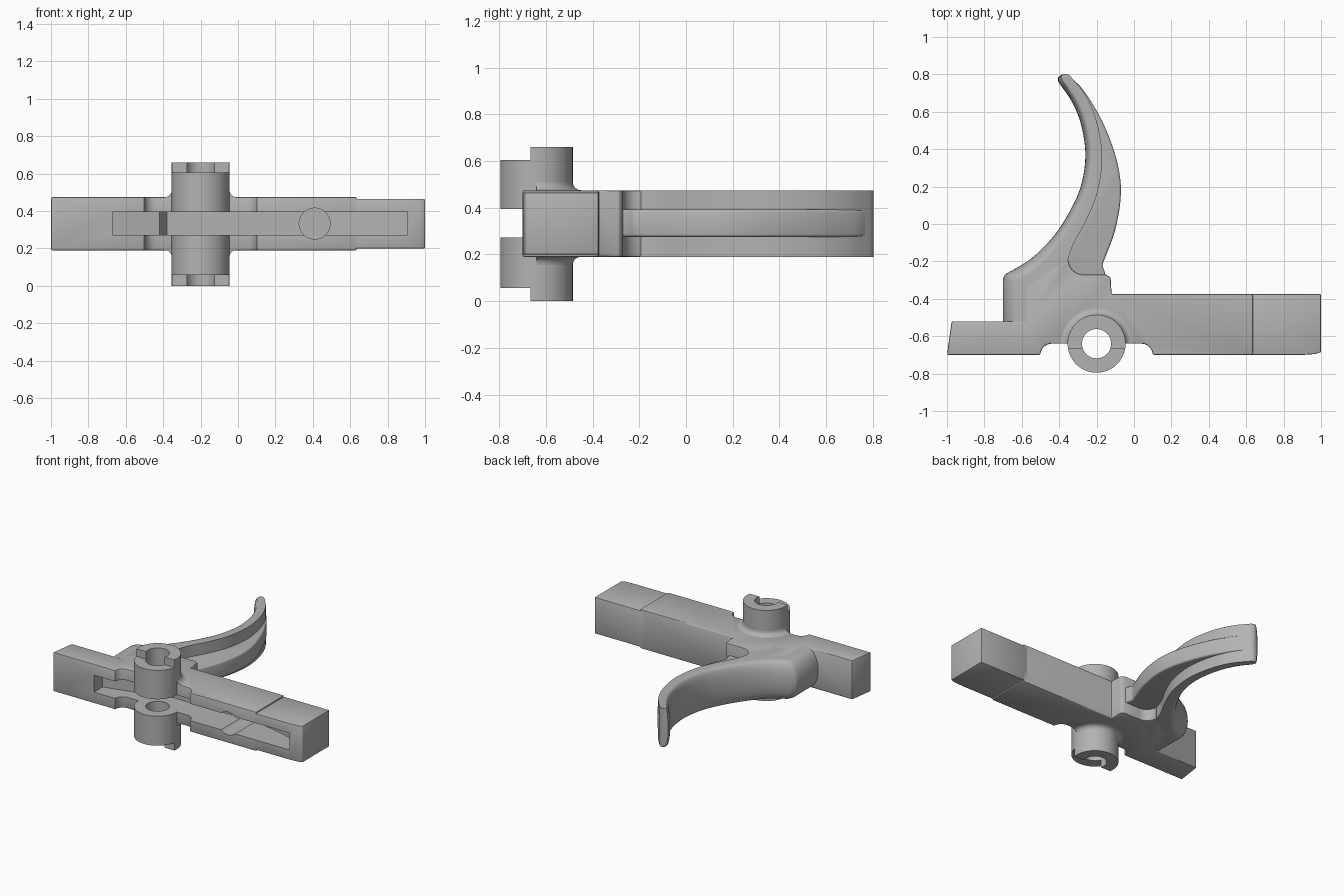
import bpy, bmesh, math
from mathutils import Vector

cube = bpy.data.objects.get("Cube")
if cube:
    bpy.data.objects.remove(cube, do_unlink=True)

LOW, HIGH = 0.19, 0.475
MID = (LOW + HIGH) / 2
HUB = Vector((-0.2, -0.64, 0))

metal = bpy.data.materials.new("grey_metal")
metal.use_nodes = True
GREY = (0.45, 0.45, 0.45, 1)
metal.diffuse_color = GREY
metal.node_tree.nodes["Principled BSDF"].inputs["Base Color"].default_value = GREY


def finish(bm, name):
    bmesh.ops.recalc_face_normals(bm, faces=bm.faces)
    mesh = bpy.data.meshes.new(name)
    bm.to_mesh(mesh)
    bm.free()
    obj = bpy.data.objects.new(name, mesh)
    bpy.context.collection.objects.link(obj)
    mesh.materials.append(metal)
    return obj


def prism(name, outline, z0, z1):
    bm = bmesh.new()
    face = bm.faces.new([bm.verts.new((p[0], p[1], z0)) for p in outline])
    top = bmesh.ops.extrude_face_region(bm, geom=[face])["geom"]
    verts = [v for v in top if isinstance(v, bmesh.types.BMVert)]
    bmesh.ops.translate(bm, verts=verts, vec=(0, 0, z1 - z0))
    return finish(bm, name)


def box(name, x0, x1, y0, y1, z0, z1):
    return prism(name, [(x0, y0), (x1, y0), (x1, y1), (x0, y1)], z0, z1)


def arc(cx, cy, r, a0, a1, n=8):
    angles = [math.radians(a0 + (a1 - a0) * i / n) for i in range(n + 1)]
    return [(cx + r * math.cos(a), cy + r * math.sin(a)) for a in angles]


def disc(name, r, z0, z1, n=64):
    return prism(name, arc(HUB.x, HUB.y, r, 0, 360, n)[:-1], z0, z1)


def loft(name, rings):
    bm = bmesh.new()
    rows = [[bm.verts.new(p) for p in ring] for ring in rings]
    n = len(rows[0])
    for a, b in zip(rows, rows[1:]):
        for i in range(n):
            j = (i + 1) % n
            bm.faces.new((a[i], a[j], b[j], b[i]))
    bm.faces.new(rows[0])
    bm.faces.new(rows[-1])
    return finish(bm, name)


def spline(points, steps=5):
    pts = [Vector(p) for p in points]
    pts = [2 * pts[0] - pts[1]] + pts + [2 * pts[-1] - pts[-2]]
    out = []
    for a, b, c, d in zip(pts, pts[1:], pts[2:], pts[3:]):
        for i in range(steps):
            t = i / steps
            out.append(0.5 * (2 * b + (c - a) * t + (2 * a - 5 * b + 4 * c - d) * t * t
                              + (3 * b - a - 3 * c + d) * t ** 3))
    return out + [pts[-2]]


def apply(obj, kind, **settings):
    mod = obj.modifiers.new(kind.title(), kind)
    for key, value in settings.items():
        setattr(mod, key, value)
    bpy.context.view_layer.objects.active = obj
    bpy.ops.object.modifier_apply(modifier=mod.name)


def cut(obj, cutters):
    for c in cutters:
        apply(obj, "BOOLEAN", operation="DIFFERENCE", solver="EXACT", object=c)


def bevel(obj, width, segments=3):
    apply(obj, "BEVEL", width=width, segments=segments, limit_method="ANGLE",
          angle_limit=math.radians(40))


# Main bar with the blade root and the two scalloped reliefs beside the hub
outline = [(-1, -0.7), (-0.975, -0.52), (-0.58, -0.52), (-0.58, -0.33), (-0.42, -0.22)]
outline += arc(-0.27, -0.19, 0.08, 180, 270)
outline += [(-0.15, -0.27), (-0.125, -0.285), (-0.12, -0.375), (0.635, -0.375), (0.635, -0.7)]
outline += arc(0.04, -0.7, 0.06, 0, 90) + arc(-0.44, -0.7, 0.06, 90, 180)
bar = prism("main_bar", outline, LOW, HIGH)
bevel(bar, 0.008, 2)

# Slightly thinner bar end
bar_end = prism("bar_end", [(0.6, -0.375), (1, -0.375), (1, -0.685), (0.97, -0.695),
                            (0.9, -0.7), (0.6, -0.7)], 0.2, 0.465)
bevel(bar_end, 0.006, 2)

# Pivot hub
hub = disc("pivot_hub", 0.155, 0, 0.66)

# Cutters: lengthwise slot, spring hole, pivot bore, hub end notches
slot = prism("slot_cutter", [(-0.67, -0.85), (0.905, -0.85), (0.905, -0.58), (0.72, -0.52),
                             (0.5, -0.47), (-0.38, -0.47), (-0.42, -0.54), (-0.67, -0.6)],
             0.272, 0.395)
bm = bmesh.new()
bmesh.ops.create_cone(bm, cap_ends=True, segments=40, radius1=0.083, radius2=0.083, depth=0.4)
hole = finish(bm, "spring_hole_cutter")
hole.rotation_euler.x = math.pi / 2
hole.location = (0.41, -0.64, MID)
bore = disc("bore_cutter", 0.078, -0.1, 0.8)
notches = [box("notch_cutter", -0.5, 0.1, -0.9, -0.665, z0, z1)
           for z0, z1 in ((-0.1, 0.057), (0.605, 0.8))]
bpy.context.view_layer.update()
cut(bar, [slot, hole, bore])
cut(bar_end, [slot])
cut(hub, [slot, bore] + notches)
for c in [slot, hole, bore] + notches:
    bpy.data.objects.remove(c, do_unlink=True)

# Fillets where the hub meets the bar
fillets = []
for name, z, up in (("upper_hub_fillet", HIGH, 1), ("lower_hub_fillet", LOW, -1)):
    R = 0.035
    section = [(0.155 + R - x, R - y) for x, y in arc(0, 0, R, 0, 90, 6)]
    section += [(0.155 + R, -0.002), (0.15, -0.002), (0.15, R)]
    rings = []
    for i in range(33):
        a = math.pi * i / 32
        rings.append([(HUB.x + r * math.cos(a), HUB.y + r * math.sin(a), z + up * h)
                      for r, h in section])
    fillets.append(loft(name, rings))

# Curved blade: (front edge x, y, rear edge x, y) along its length
stations = [(-0.69, -0.27, -0.4, -0.32), (-0.55, -0.185, -0.36, -0.21),
            (-0.43, -0.065, -0.325, -0.11), (-0.345, 0.065, -0.255, 0.02),
            (-0.285, 0.2, -0.195, 0.17), (-0.26, 0.36, -0.17, 0.36),
            (-0.28, 0.52, -0.2, 0.55), (-0.33, 0.65, -0.26, 0.69),
            (-0.405, 0.76, -0.34, 0.79)]
smooth = [(Vector(f), Vector(r)) for f, r in zip(spline([s[:2] for s in stations]),
                                                 spline([s[2:] for s in stations]))]
root = [(Vector((-0.7, y)), Vector((-0.42, yr))) for y, yr in ((-0.525, -0.525), (-0.29, -0.38))]
tip = [(Vector((-0.405, 0.785)), Vector((-0.35, 0.798))),
       (Vector((-0.385, 0.8)), Vector((-0.365, 0.803)))]
rings = []
for front, rear in root + smooth + tip:
    inward = rear - front
    depth = min(0.1, 0.42 * inward.length)
    ring = []
    for i in range(17):
        a = math.pi * (i / 16 - 0.5)
        p = front + inward.normalized() * depth * (1 - max(0, math.cos(a)) ** 0.8)
        ring.append((p.x, p.y, MID + (HIGH - LOW) / 2 * math.sin(a)))
    ring += [(rear.x, rear.y, HIGH), (rear.x, rear.y, LOW)]
    rings.append(ring)
blade = loft("curved_blade", rings)

# Thin stiffening web behind the blade
back_edge = spline([(-0.34, 0.785), (-0.27, 0.715), (-0.17, 0.55), (-0.095, 0.35),
                    (-0.07, 0.17), (-0.1, -0.03), (-0.17, -0.22)])
inner = [f.lerp(r, 0.6) for f, r in smooth[5:-1]]
web = prism("blade_web", back_edge + [(-0.155, -0.26), (-0.15, -0.3), (-0.4, -0.3)] + inner,
            0.275, 0.392)
bevel(web, 0.02, 3)

# Smooth shading with crisp edges
bpy.ops.object.select_all(action="DESELECT")
for obj in [bar, bar_end, hub, blade, web] + fillets:
    obj.select_set(True)
bpy.context.view_layer.objects.active = bar
bpy.ops.object.shade_smooth_by_angle(angle=math.radians(35))
